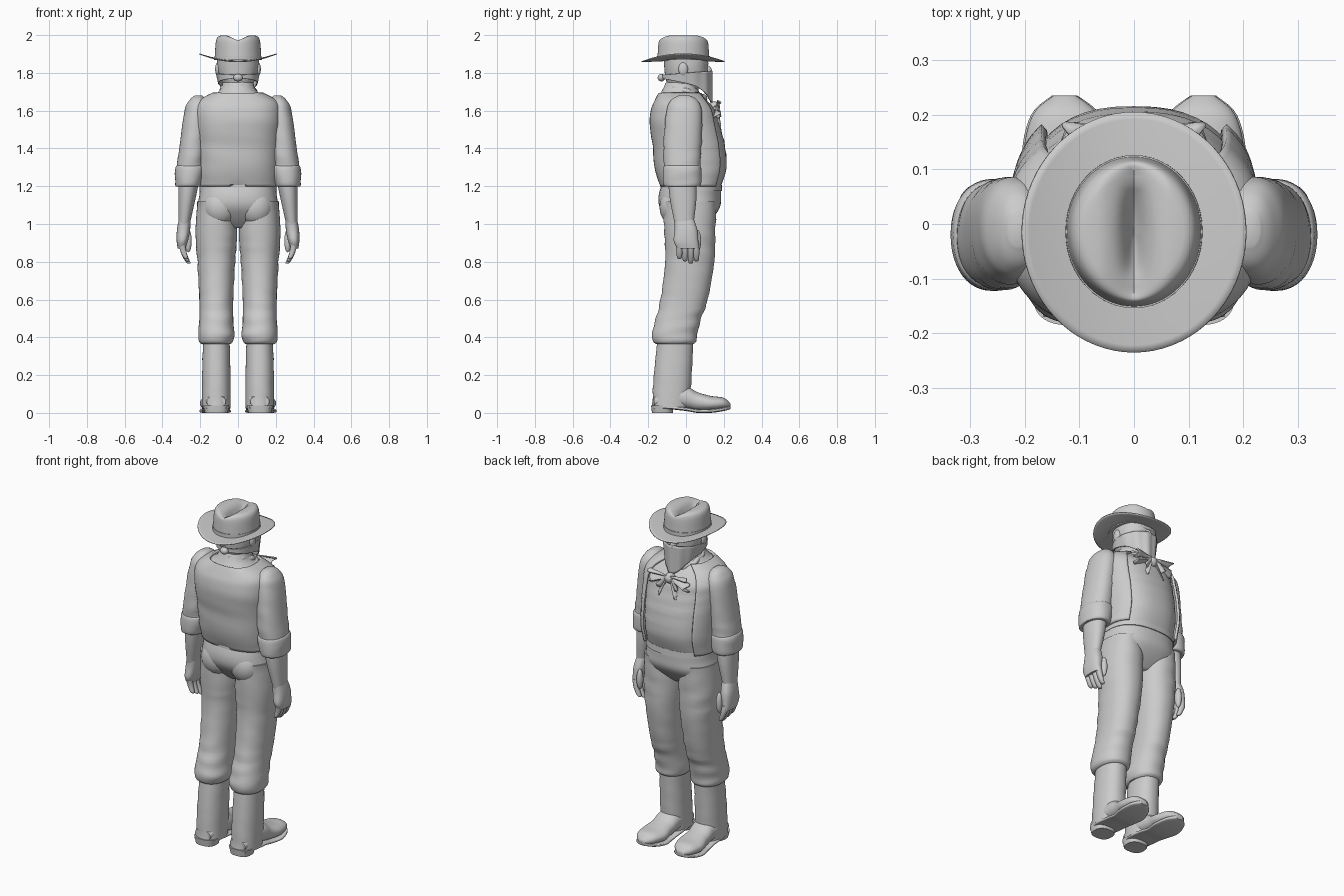
import bpy
import bmesh
from math import sin, cos, pi, tau, exp, radians, copysign
from mathutils import Vector

default_cube = bpy.data.objects.get("Cube")
if default_cube:
    bpy.data.objects.remove(default_cube, do_unlink=True)

GREY = (.6, .6, .6, 1)
SIDES = 48
LEG_X = .115
clay = bpy.data.materials.new("plain_grey")
clay.use_nodes = True
clay.diffuse_color = GREY
clay.node_tree.nodes["Principled BSDF"].inputs["Base Color"].default_value = GREY


def surface(name, rows, closed=True, caps=False, thickness=0):
    """Skin rows of points into a mesh, with optional end caps or thickness."""
    bm = bmesh.new()
    grid = [[bm.verts.new(point) for point in row] for row in rows]
    count = len(grid[0])
    for low, high in zip(grid, grid[1:]):
        for i in range(count if closed else count - 1):
            j = (i + 1) % count
            bm.faces.new((low[i], low[j], high[j], high[i]))
    if caps:
        bm.faces.new(list(reversed(grid[0])))
        bm.faces.new(grid[-1])
    bmesh.ops.remove_doubles(bm, verts=bm.verts, dist=.0002)
    bmesh.ops.recalc_face_normals(bm, faces=bm.faces)
    mesh = bpy.data.meshes.new(name)
    bm.to_mesh(mesh)
    bm.free()
    mesh.materials.append(clay)
    part = bpy.data.objects.new(name, mesh)
    bpy.context.collection.objects.link(part)
    if thickness:
        shell = part.modifiers.new("thickness", "SOLIDIFY")
        shell.thickness = thickness
        shell.offset = 0
    bpy.ops.object.select_all(action="DESELECT")
    part.select_set(True)
    bpy.context.view_layer.objects.active = part
    bpy.ops.object.shade_smooth_by_angle(angle=radians(50))


def smooth(rings, steps=5):
    """Catmull-Rom interpolation between the given rings."""
    knots = [Vector(ring) for ring in rings]
    padded = [knots[0]] + knots + [knots[-1]]
    result = []
    for before, start, end, after in zip(padded, padded[1:], padded[2:], padded[3:]):
        leave, arrive = (end - before) / 2, (after - start) / 2
        for step in range(steps):
            t = step / steps
            ease = t * t * (3 - 2 * t)
            result.append(start.lerp(end, ease) + leave * t * (1 - t) ** 2 - arrive * t * t * (1 - t))
    return result + [knots[-1]]


def oval(ring, angle, power, fold=0):
    """Point on a superellipse ring (height, depth, half width, half depth); angle zero is +y."""
    z, y, width, depth = ring
    wave = sin(z * 75 + 2 * sin(angle + z * 9)) * (1 + sin(angle * 2 + z * 14)) / 2
    across, along = (copysign(abs(v) ** (2 / power), v) * (1 + fold * wave)
                     for v in (sin(angle), cos(angle)))
    return Vector((width * across, y + depth * along, z))


def loft(name, rings, x=lambda z: 0, power=2.2, side=1, fold=0, along_y=False):
    """Closed body through rings; x gives the sideways centre at each height."""
    rows = []
    for ring in smooth(rings):
        row = [oval(ring, tau * i / SIDES, power, fold) for i in range(SIDES)]
        for point in row:
            point.x = side * (point.x + x(point.z))
            if along_y:
                point.yz = point.zy
        rows.append(row)
    surface(name, rows, caps=True)


def blob(name, centre, size, side=1):
    """Ellipsoid for small rounded parts."""
    rows = []
    for k in range(17):
        lift = pi * k / 16
        rows.append([Vector((side * (centre[0] + size[0] * sin(lift) * sin(tau * i / SIDES)),
                             centre[1] + size[1] * sin(lift) * cos(tau * i / SIDES),
                             centre[2] - size[2] * cos(lift))) for i in range(SIDES)])
    surface(name, rows)


# Torso: shirt inside an open vest with a notch at the back hem
trunk = [(1.2, .03, .21, .16), (1.3, .03, .215, .19), (1.42, .02, .22, .19), (1.52, 0, .225, .185),
         (1.6, -.01, .225, .17), (1.65, -.02, .2, .14), (1.69, -.03, .13, .11)]
loft("shirt", [(z, y, width - .015, depth - .005) for z, y, width, depth in trunk], power=2.4, fold=.01)
rows = []
levels = smooth(trunk)
for k, ring in enumerate(levels):
    gap = radians(45 - 15 * (k / len(levels)) ** 2)
    row = [oval(ring, gap + (tau - 2 * gap) * i / 72, 2.6, .006) for i in range(73)]
    for point in row:
        if k == 0 and point.y < 0:
            point.z += .05 * max(0, 1 - abs(point.x) / .045)
    rows.append(row)
surface("vest", rows, closed=False, thickness=.014)

# Shirt collar and head
loft("collar", [(1.67, -.03, .14, .12), (1.71, -.03, .095, .095), (1.75, -.02, .08, .085)])
loft("head", [(1.68, -.02, .07, .07), (1.74, -.01, .08, .09), (1.78, 0, .1, .11),
              (1.83, 0, .11, .115), (1.89, 0, .11, .12)])
blob("nose", (0, .11, 1.8), (.02, .03, .04))
blob("brow", (0, .07, 1.85), (.08, .05, .02))

# Face cloth tied at the back of the head
rows = []
for k in range(13):
    drop = k / 12
    row = []
    for i in range(96):
        angle = tau * i / 96
        front = (1 + cos(angle)) / 2
        height = .02 + .07 * front + .08 * front ** 6
        pleat = 1 + .02 * sin(angle * 11) * front
        row.append(Vector((.113 * pleat * sin(angle) * (1 - .2 * drop * front),
                           .006 + .13 * pleat * cos(angle), 1.79 + .02 * front - height * drop)))
    rows.append(row)
surface("face_cloth", rows, thickness=.006)
blob("cloth_knot", (0, -.13, 1.775), (.025, .02, .02))

# Neck scarf: a roll around the neck with a knot
rows = []
for i in range(SIDES + 1):
    angle = tau * i / SIDES
    row = []
    for j in range(12):
        around = tau * j / 12
        fat = .02 + .004 * sin(angle * 9 + around)
        reach = .08 + fat * cos(around)
        row.append(Vector((reach * sin(angle), reach * 1.1 * cos(angle),
                           1.7 - .035 * cos(angle) + fat * sin(around))))
    rows.append(row)
surface("scarf_roll", rows)
blob("scarf_knot", (0, .15, 1.62), (.03, .03, .03))

# Hat brim, curled up at the sides
rows = []
for k in range(9):
    reach = (1 + k / 8) / 2
    row = []
    for i in range(72):
        across, along = reach * sin(tau * i / 72), reach * cos(tau * i / 72)
        row.append(Vector((.205 * across, .22 * along - .015,
                           1.865 + .036 * across ** 2 - .006 * along ** 2)))
    rows.append(row)
surface("hat_brim", rows, thickness=.005)

# Hat crown, with a lengthwise crease pinched at the middle
rows = []
for k in range(33):
    lift = pi / 2 * k / 32
    rise = sin(lift) ** .25
    reach = max(0, cos(lift)) ** .25 * (1 - .06 * rise) if k < 24 else cos(lift) / cos(pi * .375) * .74
    row = []
    for i in range(96):
        x, y = .124 * reach * sin(tau * i / 96), .138 * reach * cos(tau * i / 96)
        dent = .036 * max(0, 1 - abs(x) / .065) ** 1.4
        dent += .035 * exp(-(x / .018) ** 2) * max(0, 1 - (y / .09) ** 2)
        row.append(Vector((x, y - .014, 1.868 + .132 * rise - dent * rise ** 9)))
    rows.append(row)
surface("hat_crown", rows)
loft("hat_band", [(1.868, -.014, .126, .14), (1.89, -.014, .125, .14)], power=2)

# Trousers: hips and waistband
loft("hips", [(.98, .02, .12, .07), (1.03, .02, .2, .12), (1.09, .02, .215, .16),
              (1.15, .02, .205, .165), (1.22, .03, .2, .155)], power=2.4)
loft("waistband", [(1.175, .028, .205, .163), (1.21, .028, .203, .161)], power=2.4)

foot = [(-.17, .06, .05, .03), (-.1, .08, .07, .05), (0, .08, .07, .06), (.06, .06, .07, .05),
        (.13, .05, .08, .04), (.2, .05, .06, .03), (.235, .04, .02, .01)]

for side, label in ((1, "left"), (-1, "right")):
    def limb(part, rings, x, **options):
        loft(label + "_" + part, rings, x, side=side, **options)

    def leg_x(z):
        return LEG_X

    def foot_x(y):
        return LEG_X + .05 * max(0, y)

    def arm_x(z):
        return .285 - .11 * (z - 1)

    def finger_x(z):
        return .295 - 3 * (.9 - z) ** 2

    # Trouser legs bunched over the boots
    blob(label + "_buttock", (.095, -.06, 1.09), (.09, .08, .1), side)
    limb("trouser_leg", [(.365, -.06, .08, .1), (.38, -.06, .09, .115), (.42, -.06, .095, .12),
                         (.5, -.04, .09, .12), (.6, -.01, .09, .125), (.8, .02, .1, .13),
                         (.95, .02, .11, .135), (1.12, .02, .1, .14)], leg_x, fold=.025)

    # Boots
    limb("boot_shaft", [(.03, -.08, .075, .1), (.2, -.07, .075, .1), (.4, -.055, .07, .095)],
         leg_x, fold=.025)
    limb("boot_foot", foot, foot_x, along_y=True)
    limb("boot_sole", [(y, z - height, width + .003, .01) for y, z, width, height in foot],
         foot_x, power=4, along_y=True)
    limb("boot_heel", [(0, -.125, .06, .055), (.04, -.125, .07, .06)], leg_x, power=2.6)

    # Sleeves, rolled cuffs and forearms
    limb("sleeve", [(1.68, -.01, .02, .03), (1.655, -.01, .045, .07), (1.59, -.01, .065, .095),
                    (1.4, -.02, .07, .1), (1.29, -.02, .075, .095)], arm_x, fold=.03)
    limb("rolled_cuff", [(1.31, -.02, .06, .08), (1.3, -.02, .08, .1), (1.21, -.02, .07, .1),
                         (1.2, -.02, .06, .08)], arm_x, fold=.02)
    limb("forearm", [(1.23, -.02, .055, .075), (1.13, -.015, .045, .07), (1, -.01, .03, .05)], arm_x)

    # Hands with loosely curled fingers
    limb("palm", [(1.03, -.01, .03, .05), (.97, 0, .035, .06), (.91, 0, .03, .065),
                  (.87, .01, .02, .055)], arm_x, power=2.5)
    for k, finger in enumerate(("index", "middle", "ring", "little")):
        y, tip = .055 - .03 * k, .79 + .012 * abs(k - 1)
        limb(finger + "_finger", [(tip, y, .005, .005), (tip + .01, y, .012, .013),
                                  (.86, y, .016, .016), (.9, y - .005, .017, .017)], finger_x)
    blob(label + "_thumb", (.263, .06, .91), (.018, .02, .06), side)
    blob(label + "_ear", (.108, -.015, 1.82), (.013, .025, .035), side)

    # Scarf ends: a wide wing and a hanging tail on each side
    for end, drop, spread in (("wing", .02, .11), ("tail", .09, .05)):
        rows = []
        for k in range(9):
            u = k / 8
            rows.append([Vector((side * (.01 + spread * u + .012 * u * sin(j * 1.3)),
                                 .165 + .02 * u * sin(j * .9),
                                 1.63 - drop * u - (j / 12 - .5) * (.02 + .07 * u)))
                         for j in range(13)])
        surface(label + "_scarf_" + end, rows, closed=False, thickness=.007)
